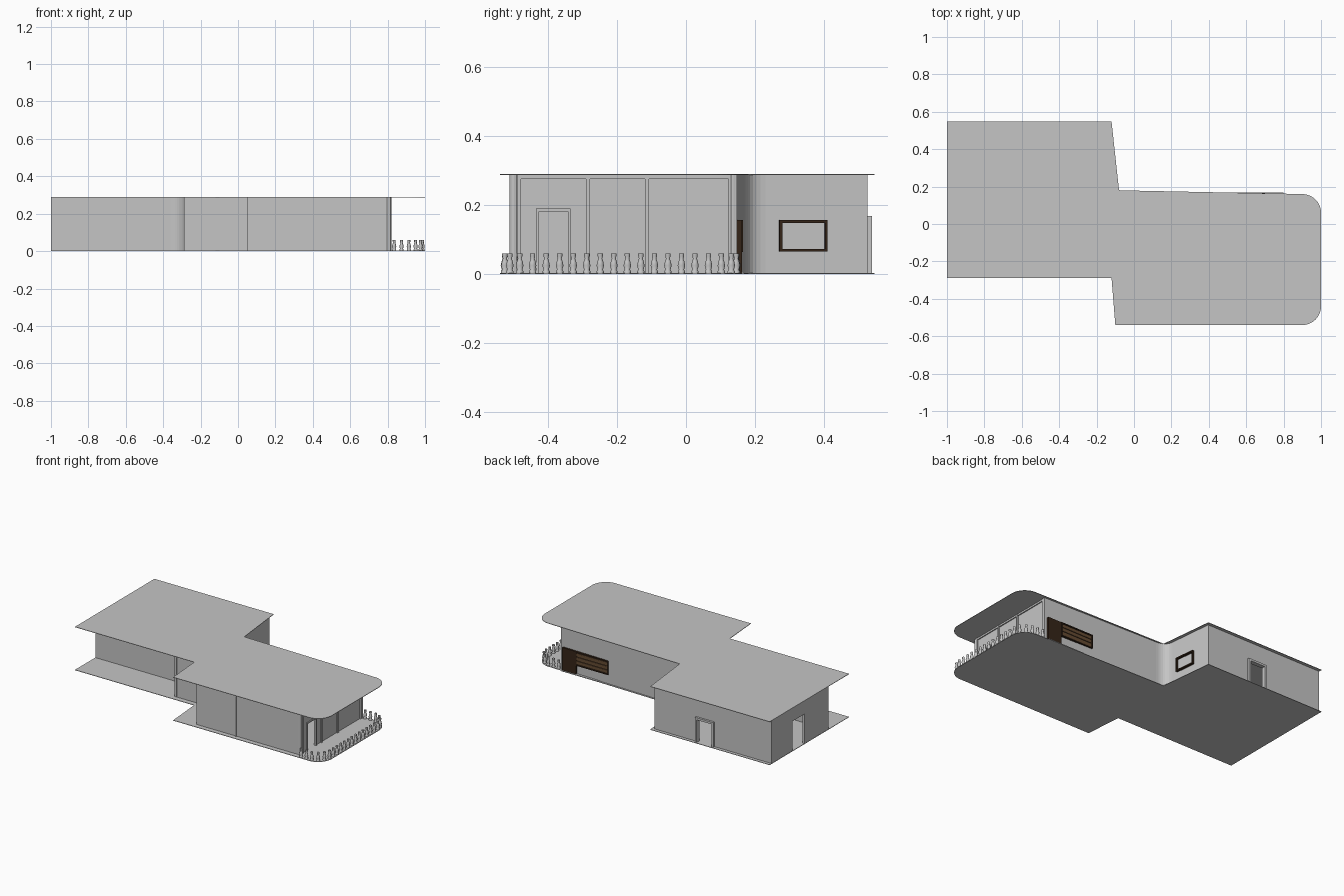
import bpy, bmesh, math
from mathutils import Vector

if "Cube" in bpy.data.objects:
    bpy.data.objects.remove(bpy.data.objects["Cube"])


def material(name, rgb):
    m = bpy.data.materials.new(name)
    m.diffuse_color = (*rgb, 1)
    m.use_nodes = True
    m.node_tree.nodes["Principled BSDF"].inputs["Base Color"].default_value = m.diffuse_color
    return m


GREY = material("plaster grey", (0.56, 0.56, 0.56))
DARK = material("dark brown wood", (0.035, 0.018, 0.009))
WOOD = material("brown wood", (0.13, 0.07, 0.032))
H = 0.288   # height of the walls up to the roof


def finish(name, bm, mat):
    bmesh.ops.recalc_face_normals(bm, faces=bm.faces[:])
    me = bpy.data.meshes.new(name)
    bm.to_mesh(me)
    bm.free()
    me.materials.append(mat)
    ob = bpy.data.objects.new(name, me)
    bpy.context.collection.objects.link(ob)
    return ob


def prism(name, pts, z0, z1, mat=GREY):
    """Vertical prism over a flat outline."""
    bm = bmesh.new()
    f = bm.faces.new([bm.verts.new((x, y, z0)) for x, y in pts])
    r = bmesh.ops.extrude_face_region(bm, geom=[f])
    vs = [v for v in r["geom"] if isinstance(v, bmesh.types.BMVert)]
    bmesh.ops.translate(bm, verts=vs, vec=(0, 0, z1 - z0))
    return finish(name, bm, mat)


def box(name, x0, x1, y0, y1, z0, z1, mat=GREY):
    return prism(name, [(x0, y0), (x1, y0), (x1, y1), (x0, y1)], z0, z1, mat)


def wall(name, path, z0=0.002, z1=H, t=0.012, mat=GREY):
    """Wall of thickness t along a path, with mitred corners."""
    p = [Vector(q) for q in path]
    left, right = [], []
    for i, q in enumerate(p):
        a = (q - p[i - 1]).normalized() if i else (p[1] - q).normalized()
        b = (p[i + 1] - q).normalized() if i < len(p) - 1 else a
        na, nb = Vector((-a.y, a.x)), Vector((-b.y, b.x))
        n = (na + nb).normalized()
        n *= t / 2 / max(n.dot(na), 0.3)
        left.append(tuple(q + n))
        right.append(tuple(q - n))
    return prism(name, left + right[::-1], z0, z1, mat)


def arc(cx, cy, r, a0, a1, n=10):
    return [(cx + r * math.cos(math.radians(a0 + (a1 - a0) * i / n)),
             cy + r * math.sin(math.radians(a0 + (a1 - a0) * i / n))) for i in range(n + 1)]


def bezier(a, b, c, n=8):
    a, b, c = Vector(a), Vector(b), Vector(c)
    return [tuple(a * (1 - t) ** 2 + b * 2 * t * (1 - t) + c * t * t)
            for t in [i / n for i in range(n + 1)]]


def frame(name, a, b, z0, z1, w, t, mat, sill=True):
    """Rectangular frame between plan points a and b."""
    a, b = Vector(a), Vector(b)
    d = (b - a).normalized() * w
    wall(name + "_side_1", [a, a + d], z0, z1, t, mat)
    wall(name + "_side_2", [b - d, b], z0, z1, t, mat)
    wall(name + "_head", [a + d, b - d], z1 - w, z1, t, mat)
    if sill:
        wall(name + "_sill", [a + d, b - d], z0, z0 + w, t, mat)


# Floor and roof slabs share one outline
outline = ([(-1, -0.29), (-0.12, -0.29), (-0.10, -0.54)]
           + arc(0.90, -0.44, 0.10, -90, 0) + arc(0.90, 0.06, 0.10, 0, 90)
           + [(-0.08, 0.18), (-0.12, 0.547), (-1, 0.547)])
prism("floor_slab", outline, 0, 0.003)
prism("roof_slab", outline, 0.287, 0.290)

# Left end wall with doorway
wall("end_wall_front", [(-0.993, -0.076), (-0.993, 0.18)])
wall("end_wall_back", [(-0.993, 0.305), (-0.993, 0.525)])
wall("end_wall_lintel", [(-0.993, 0.18), (-0.993, 0.305)], 0.20)

# Front walls: left wing, curved corner, recess and front room
wall("front_wing_wall", [(-0.987, -0.07)] + arc(-0.36, -0.15, 0.08, 90, 0)
     + [(-0.28, -0.25), (0.34, -0.25)])
box("recess_post", -0.288, -0.272, -0.258, -0.238, 0.002, H)
wall("front_room_wall", [(0.055, -0.256), (0.055, -0.502), (0.812, -0.502)])
wall("room_divider", [(0.34, -0.25), (0.34, -0.502)])
box("front_wall_post", 0.336, 0.346, -0.513, -0.50, 0.002, H)

# Back walls with doorway, then slanted wall curving into the long wall
wall("back_wall_left", [(-0.987, 0.52), (-0.575, 0.52)])
wall("back_wall_right", [(-0.448, 0.52), (-0.142, 0.52)])
wall("back_wall_lintel", [(-0.575, 0.52), (-0.448, 0.52)], 0.16)
frame("back_door_frame", (-0.580, 0.526), (-0.443, 0.526), 0.002, 0.168, 0.014, 0.028, GREY, False)
wall("side_and_long_wall", [(-0.142, 0.526)]
     + bezier((-0.112, 0.23), (-0.105, 0.166), (-0.03, 0.164)) + [(0.82, 0.142)])

# Window on the slanted wall
frame("side_window_frame", (-0.1235, 0.41), (-0.1095, 0.27), 0.065, 0.156, 0.008, 0.03, DARK)

# Wooden door and slatted window on the long wall
box("wooden_door", 0.70, 0.80, 0.142, 0.162, 0.003, 0.156, DARK)
frame("slat_window_frame", (0.46, 0.156), (0.70, 0.156), 0.064, 0.156, 0.007, 0.020, DARK)
for i in range(3):
    z = 0.073 + i * 0.026
    box(f"window_slat_{i + 1}", 0.467, 0.693, 0.148, 0.163, z, z + 0.021, WOOD)
box("window_backing", 0.467, 0.693, 0.145, 0.158, 0.071, 0.149, DARK)
box("door_step", 0.53, 0.80, 0.09, 0.168, 0, 0.005)

# Terrace wall with doorway, panel dividers and corner columns
TX = 0.805
wall("terrace_wall_front", [(TX, -0.50), (TX, -0.43)])
wall("terrace_wall_back", [(TX, -0.34), (TX, 0.14)])
wall("terrace_wall_lintel", [(TX, -0.43), (TX, -0.34)], 0.182)
frame("terrace_door_frame", (TX + 0.004, -0.435), (TX + 0.004, -0.335), 0.002, 0.19, 0.008, 0.016, GREY, False)
for i, y in enumerate((-0.485, -0.285, -0.113, 0.13)):
    box(f"terrace_divider_{i + 1}", TX, TX + 0.014, y - 0.006, y + 0.006, 0.002, H)
box("terrace_top_rail", TX, TX + 0.013, -0.485, 0.13, 0.276, H)
prism("terrace_column_front", arc(0.806, -0.500, 0.012, 0, 330, 11), 0.002, H)
prism("terrace_column_back", arc(0.812, 0.138, 0.010, 0, 330, 11), 0.002, H)

# Baluster: a turned profile, repeated along the rounded terrace edge
bm = bmesh.new()
profile = [(0.011, 0.002), (0.011, 0.008), (0.008, 0.012), (0.0115, 0.024),
           (0.009, 0.036), (0.006, 0.044), (0.008, 0.052), (0.008, 0.059)]
rings = [[bm.verts.new((r * math.cos(k * math.pi / 5), r * math.sin(k * math.pi / 5), z))
          for k in range(10)] for r, z in profile]
for lo, hi in zip(rings, rings[1:]):
    for k in range(10):
        bm.faces.new((lo[k], lo[(k + 1) % 10], hi[(k + 1) % 10], hi[k]))
bm.faces.new(rings[0])
bm.faces.new(rings[-1])
first = finish("baluster_1", bm, GREY)
for f in first.data.polygons:
    f.use_smooth = len(f.vertices) == 4

edge = ([(0.835, -0.527)] + arc(0.90, -0.44, 0.087, -90, 0, 24)
        + arc(0.90, 0.06, 0.087, 0, 90, 24) + [(0.835, 0.148)])
edge = [Vector(p) for p in edge]
total = sum((b - a).length for a, b in zip(edge, edge[1:]))
COUNT = 24
for i in range(COUNT):
    d = total * i / (COUNT - 1)
    for a, b in zip(edge, edge[1:]):
        seg = (b - a).length
        if d <= seg + 1e-6:
            break
        d -= seg
    pos = a + (b - a) * (d / seg)
    ob = first if i == 0 else bpy.data.objects.new(f"baluster_{i + 1}", first.data)
    if i:
        bpy.context.collection.objects.link(ob)
    ob.location = (pos.x, pos.y, 0)
